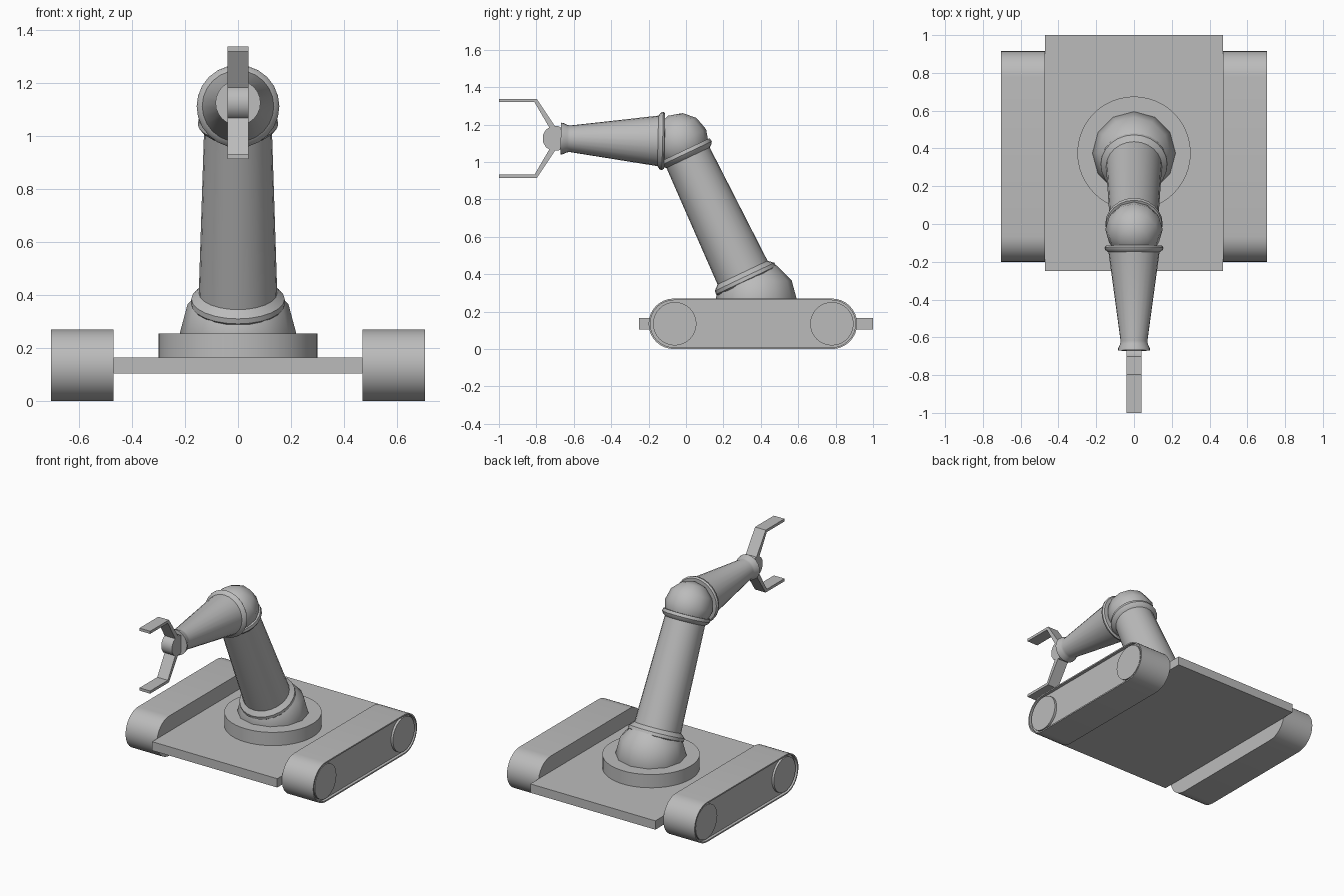
import bpy, bmesh
from math import pi, sin, cos
from mathutils import Vector, Matrix

cube = bpy.data.objects.get("Cube")
if cube:
    bpy.data.objects.remove(cube, do_unlink=True)

GREY = (0.5, 0.5, 0.5, 1)
metal = bpy.data.materials.new("plain grey")
metal.use_nodes = True
metal.diffuse_color = GREY
metal.node_tree.nodes["Principled BSDF"].inputs["Base Color"].default_value = GREY


def finish(name, bm, angle=0.7):
    """Turn a bmesh into a named, smoothly shaded object."""
    bmesh.ops.recalc_face_normals(bm, faces=bm.faces)
    mesh = bpy.data.meshes.new(name)
    bm.to_mesh(mesh)
    bm.free()
    mesh.materials.append(metal)
    obj = bpy.data.objects.new(name, mesh)
    bpy.context.collection.objects.link(obj)
    bpy.ops.object.select_all(action='DESELECT')
    obj.select_set(True)
    bpy.context.view_layer.objects.active = obj
    bpy.ops.object.shade_smooth_by_angle(angle=angle)
    return obj


def lathe(name, profile, origin, axis, sides=24):
    """Revolve (radius, distance) points around an axis."""
    bm = bmesh.new()
    verts = [bm.verts.new((r, 0, d)) for r, d in profile]
    edges = [bm.edges.new(pair) for pair in zip(verts, verts[1:])]
    bmesh.ops.spin(bm, geom=verts + edges, cent=(0, 0, 0), axis=(0, 0, 1),
                   angle=2 * pi, steps=sides, use_duplicate=False)
    bmesh.ops.remove_doubles(bm, verts=bm.verts, dist=0.0005)
    turn = Vector(axis).to_track_quat('Z', 'Y').to_matrix().to_4x4()
    bm.transform(Matrix.Translation(origin) @ turn)
    return finish(name, bm)


def ball(name, radius, origin, axis):
    bm = bmesh.new()
    bmesh.ops.create_uvsphere(bm, u_segments=12, v_segments=6, radius=radius)
    turn = Vector(axis).to_track_quat('Z', 'Y').to_matrix().to_4x4()
    bm.transform(Matrix.Translation(origin) @ turn)
    return finish(name, bm)


def extrude_x(name, outline, x0, x1, rim=0, recess=0):
    """Extrude a (y, z) outline along x, with an optional recessed outer face."""
    bm = bmesh.new()
    face = bm.faces.new([bm.verts.new((x0, y, z)) for y, z in outline])
    out = bmesh.ops.extrude_face_region(bm, geom=[face])["geom"]
    cap = next(g for g in out if isinstance(g, bmesh.types.BMFace))
    bmesh.ops.translate(bm, verts=cap.verts, vec=(x1 - x0, 0, 0))
    if rim:
        bm.normal_update()
        bmesh.ops.inset_region(bm, faces=[cap], thickness=rim)
        out = bmesh.ops.extrude_discrete_faces(bm, faces=[cap])["faces"]
        shift = recess if x1 < x0 else -recess
        bmesh.ops.translate(bm, verts=out[0].verts, vec=(shift, 0, 0))
    return finish(name, bm)


def arc(y, z, radius, start, end, steps):
    return [(y + radius * cos(start + (end - start) * i / steps),
             z + radius * sin(start + (end - start) * i / steps))
            for i in range(steps + 1)]


# Deck plate and turntable
extrude_x("deck_plate", [(-0.25, 0.105), (1, 0.105), (1, 0.165), (-0.25, 0.165)], -0.47, 0.47)
lathe("turntable", [(0, 0.16), (0.3, 0.16), (0.3, 0.255), (0, 0.255)],
      (0, 0.375, 0), (0, 0, 1), 48)

# Crawler tracks with a wheel near each end
FRONT_Y, BACK_Y, WHEEL_Z = -0.065, 0.78, 0.135
stadium = (arc(BACK_Y, WHEEL_Z, 0.135, -pi / 2, pi / 2, 16)
           + arc(FRONT_Y, WHEEL_Z, 0.135, pi / 2, 3 * pi / 2, 16))
for side, label in ((1, "left"), (-1, "right")):
    extrude_x(label + "_track", stadium, side * 0.47, side * 0.705, 0.009, 0.02)
    for y, end in ((FRONT_Y + 0.005, "front"), (BACK_Y, "back")):
        extrude_x(f"{label}_{end}_wheel", arc(y, WHEEL_Z, 0.116, 0, 2 * pi * 31 / 32, 31),
                  side * 0.6, side * 0.7)

# Shoulder dome, upper arm with collars, elbow ball
shoulder = Vector((0, 0.375, 0.255))
elbow = Vector((0, -0.03, 1.11))
arm_axis = elbow - shoulder
ball("shoulder_dome", 0.22, shoulder, (0, 0, 1)).data.name = "shoulder_dome"
dome = bpy.data.objects["shoulder_dome"]
bm = bmesh.new()
bm.from_mesh(dome.data)
bmesh.ops.bisect_plane(bm, geom=bm.verts[:] + bm.edges[:] + bm.faces[:],
                       plane_co=(0, 0, 0.25), plane_no=(0, 0, 1), clear_inner=True)
bm.to_mesh(dome.data)
bm.free()
lathe("upper_arm", [(0, 0.11), (0.165, 0.11), (0.178, 0.125), (0.176, 0.145),
                    (0.148, 0.17), (0.128, 0.85), (0.142, 0.86), (0.152, 0.875),
                    (0.148, 0.895), (0, 0.895)], shoulder, arm_axis)
ball("elbow_ball", 0.152, elbow, arm_axis)

# Forearm with a collar at each end
wrist = Vector((0, -0.7, 1.126))
lathe("forearm", [(0, 0.08), (0.148, 0.085), (0.156, 0.095), (0.153, 0.107),
                  (0.135, 0.12), (0.071, 0.59), (0.073, 0.605), (0.083, 0.625),
                  (0.085, 0.64), (0, 0.64)], elbow, wrist - elbow)

# Gripper: wrist pivot and two mirrored fingers
extrude_x("gripper_pivot", arc(wrist.y, wrist.z, 0.068, pi / 12, pi / 12 + 2 * pi * 11 / 12, 11),
          -0.04, 0.04)
finger = [(-1, 0.212), (-0.798, 0.212), (-0.69, 0.05), (-0.72, 0.04),
          (-0.81, 0.194), (-1, 0.194)]
for sign, label in ((1, "upper"), (-1, "lower")):
    extrude_x(label + "_finger", [(y, wrist.z + sign * h) for y, h in finger], -0.04, 0.04)
